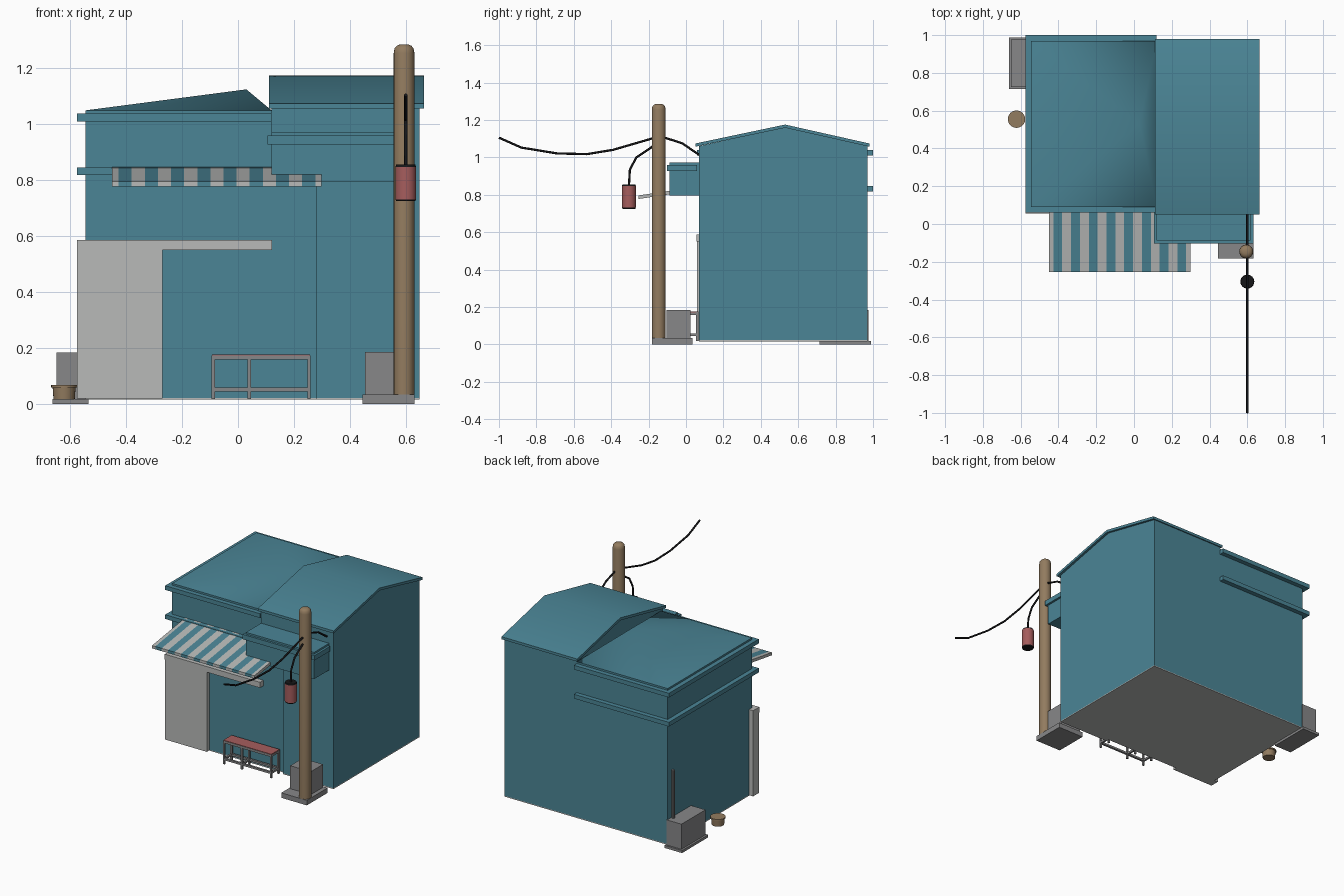
import bpy, bmesh, math
from mathutils import Vector

if "Cube" in bpy.data.objects:
    bpy.data.objects.remove(bpy.data.objects["Cube"])


def material(name, r, g, b):
    m = bpy.data.materials.new(name)
    m.diffuse_color = (r, g, b, 1)
    m.use_nodes = True
    m.node_tree.nodes["Principled BSDF"].inputs["Base Color"].default_value = m.diffuse_color
    return m


TEAL = material("teal_paint", 0.07, 0.235, 0.305)
LIGHT = material("light_grey", 0.48, 0.49, 0.48)
GREY = material("mid_grey", 0.245, 0.245, 0.25)
WOOD = material("brown_wood", 0.29, 0.20, 0.115)
RED = material("dull_red", 0.38, 0.11, 0.11)
BLACK = material("black", 0.008, 0.008, 0.009)


def finish(name, bm, *mats, smooth=None):
    bmesh.ops.recalc_face_normals(bm, faces=bm.faces)
    me = bpy.data.meshes.new(name)
    bm.to_mesh(me)
    bm.free()
    for m in mats:
        me.materials.append(m)
    ob = bpy.data.objects.new(name, me)
    bpy.context.collection.objects.link(ob)
    if smooth:
        bpy.ops.object.select_all(action='DESELECT')
        ob.select_set(True)
        bpy.context.view_layer.objects.active = ob
        bpy.ops.object.shade_smooth_by_angle(angle=math.radians(smooth))
    return ob


def add_box(bm, x0, x1, y0, y1, z0, z1):
    vs = bmesh.ops.create_cube(bm, size=1)["verts"]
    for v in vs:
        v.co = Vector((x1 if v.co.x > 0 else x0,
                       y1 if v.co.y > 0 else y0,
                       z1 if v.co.z > 0 else z0))


def box(name, mat, *dims):
    bm = bmesh.new()
    add_box(bm, *dims)
    return finish(name, bm, mat)


def extrude_x(name, mat, profile, x0, x1, smooth=None):
    """Close a (y, z) profile and sweep it along x."""
    bm = bmesh.new()
    f = bm.faces.new([bm.verts.new((x0, y, z)) for y, z in profile])
    r = bmesh.ops.extrude_face_region(bm, geom=[f])
    for v in r["geom"]:
        if isinstance(v, bmesh.types.BMVert):
            v.co.x = x1
    return finish(name, bm, mat, smooth=smooth)


def lathe(name, mat, x, y, profile, n=24):
    """Stack of (radius, z) rings closed at both ends."""
    bm = bmesh.new()
    rings = [[bm.verts.new((x + r * math.cos(2 * math.pi * i / n),
                            y + r * math.sin(2 * math.pi * i / n), z))
              for i in range(n)] for r, z in profile]
    for a, b in zip(rings, rings[1:]):
        for i in range(n):
            j = (i + 1) % n
            bm.faces.new((a[i], a[j], b[j], b[i]))
    bm.faces.new(rings[0])
    bm.faces.new(rings[-1])
    return finish(name, bm, mat, smooth=35)


def wire(name, x, pts, r=0.006):
    cu = bpy.data.curves.new(name, 'CURVE')
    cu.dimensions = '3D'
    cu.bevel_depth = r
    cu.bevel_resolution = 2
    cu.use_fill_caps = True
    sp = cu.splines.new('POLY')
    sp.points.add(len(pts) - 1)
    for p, (y, z) in zip(sp.points, pts):
        p.co = (x, y, z, 1)
    cu.materials.append(BLACK)
    ob = bpy.data.objects.new(name, cu)
    bpy.context.collection.objects.link(ob)


# Walls: left block, right lower block, right gabled upper block
box("left_walls", TEAL, -0.545, 0.285, 0.09, 0.97, 0.022, 1.03)
box("right_lower_walls", TEAL, 0.28, 0.65, 0.07, 0.97, 0.022, 0.8)
extrude_x("right_gable_walls", TEAL,
          [(0.07, 0.795), (0.97, 0.795), (0.97, 1.065), (0.53, 1.16), (0.07, 1.06)], 0.12, 0.65)
box("left_floor", LIGHT, -0.545, 0.28, 0.09, 0.97, 0.016, 0.022)
box("right_floor", LIGHT, 0.28, 0.65, 0.07, 0.97, 0.016, 0.022)

# Gabled roof on the right
extrude_x("right_roof", TEAL,
          [(0.05, 1.057), (0.53, 1.158), (0.98, 1.057), (0.98, 1.074), (0.53, 1.175), (0.05, 1.074)],
          0.11, 0.665, smooth=35)

# Shallow roof on the left, rising to one point
bm = bmesh.new()
low = [bm.verts.new((x, y, 1.03)) for x, y in ((-0.545, 0.09), (0.12, 0.09), (0.12, 0.97), (-0.545, 0.97))]
top = [bm.verts.new((v.co.x, v.co.y, 1.05)) for v in low]
peak = bm.verts.new((0.03, 0.53, 1.125))
for i in range(4):
    j = (i + 1) % 4
    bm.faces.new((low[i], low[j], top[j], top[i]))
    bm.faces.new((top[i], top[j], peak))
bm.faces.new(low)
finish("left_roof", bm, TEAL, smooth=60)

# Trim bands around the left block
for name, z in (("upper_band", 1.01), ("lower_band", 0.818)):
    box(name, TEAL, -0.575, 0.12, 0.06, 1.0, z, z + 0.028)

# Projecting upper box with its moulding
box("bay_box", TEAL, 0.12, 0.618, -0.088, 0.08, 0.795, 0.972)
box("bay_band", TEAL, 0.106, 0.632, -0.102, 0.06, 0.928, 0.96)

# Shutter panel and lintel
box("shutter_panel", LIGHT, -0.575, -0.27, 0.06, 0.12, 0.02, 0.552)
box("lintel", LIGHT, -0.575, 0.122, 0.055, 0.12, 0.55, 0.587)

# Striped awning: narrow light strips at both ends
edges = [-0.45] + [-0.427 + 0.0469 * i for i in range(16)] + [0.298]
bm = bmesh.new()
for k, (a, b) in enumerate(zip(edges, edges[1:])):
    before = set(bm.faces)
    add_box(bm, a, b, -0.255, 0.1, 0.777, 0.796)
    for f in set(bm.faces) - before:
        f.material_index = k % 2
for v in bm.verts:
    v.co.z += (v.co.y + 0.255) * 0.15
finish("awning", bm, LIGHT, TEAL)

# Bench
bm = bmesh.new()
for y in (-0.022, 0.054):
    add_box(bm, -0.095, 0.26, y, y + 0.014, 0.158, 0.173)
    add_box(bm, -0.095, 0.26, y, y + 0.014, 0.045, 0.058)
    for x in (-0.095, 0.034, 0.248):
        add_box(bm, x, x + 0.012, y, y + 0.012, 0.018, 0.16)
for x in (-0.095, 0.034, 0.248):
    for z in (0.045, 0.158):
        add_box(bm, x, x + 0.012, -0.02, 0.066, z, z + 0.013)
finish("bench_frame", bm, GREY)
box("bench_seat", RED, -0.093, 0.258, -0.02, 0.066, 0.169, 0.176)

# Utility pole on a plinth with a cabinet
box("pole_plinth", GREY, 0.445, 0.632, -0.183, 0.035, 0, 0.033)
box("pole_cabinet", GREY, 0.455, 0.605, -0.104, 0.025, 0.033, 0.185)
lathe("pole", WOOD, 0.594, -0.146, [(0.037, 0.03), (0.037, 1.255), (0.034, 1.272), (0.026, 1.281), (0.014, 1.286)])

# Wires
wire("overhead_wire", 0.6, [(-1, 1.105), (-0.88, 1.052), (-0.69, 1.021), (-0.53, 1.017), (-0.39, 1.04),
                            (-0.17, 1.104), (-0.11, 1.104), (-0.02, 1.075), (0.075, 1.01)])
wire("lantern_wire", 0.6, [(-0.15, 1.08), (-0.19, 1.05), (-0.265, 1.0), (-0.3, 0.935), (-0.305, 0.85)])

# Lantern
lathe("lantern_body", RED, 0.6, -0.305, [(0.037, 0.732), (0.037, 0.848)])
lathe("lantern_top", BLACK, 0.6, -0.305, [(0.037, 0.848), (0.034, 0.856)])
lathe("lantern_bottom", BLACK, 0.6, -0.305, [(0.034, 0.725), (0.037, 0.732)])

# Side utility box, pipe and tub
box("side_plinth", GREY, -0.663, -0.535, 0.715, 0.988, 0, 0.017)
box("side_cabinet", GREY, -0.65, -0.54, 0.725, 0.976, 0.017, 0.183)
lathe("side_pipe", GREY, -0.557, 0.93, [(0.01, 0.17), (0.01, 0.5)], 10)
lathe("tub", WOOD, -0.622, 0.555, [(0.038, 0.016), (0.041, 0.058), (0.046, 0.058), (0.046, 0.067)])
